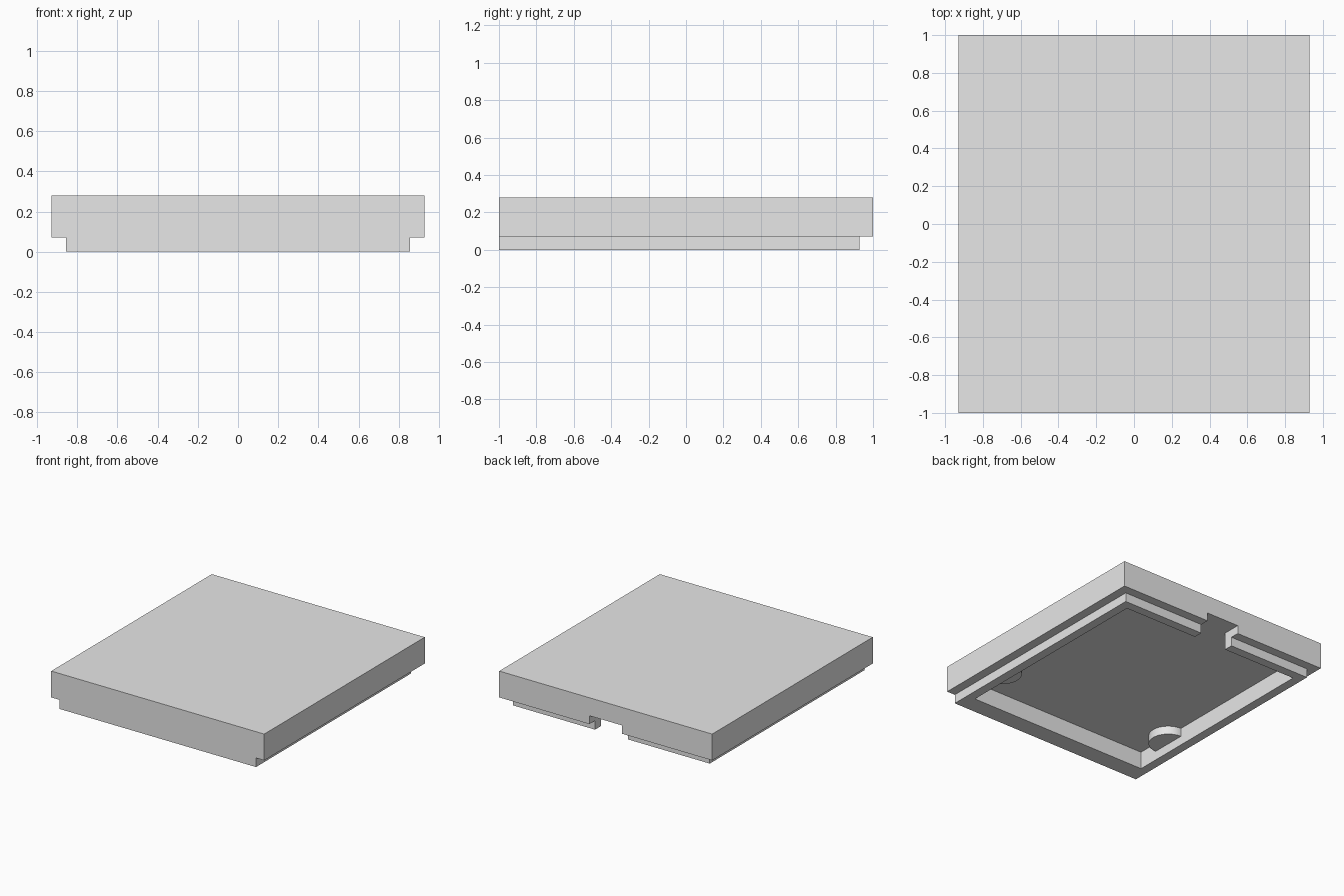
import bpy
import bmesh
import math

if "Cube" in bpy.data.objects:
    bpy.data.objects.remove(bpy.data.objects["Cube"], do_unlink=True)

# Shared dimensions: everything is a multiple of one wall thickness
U = 1 / 14
HEIGHT = 0.279
CEILING = 0.137

grey = bpy.data.materials.new("light_grey")
grey.use_nodes = True
grey.diffuse_color = (0.8, 0.8, 0.8, 1)
grey.node_tree.nodes["Principled BSDF"].inputs["Base Color"].default_value = (0.8, 0.8, 0.8, 1)


def prism(name, outline, z0, z1):
    """Extrude a flat outline from z0 up to z1."""
    bm = bmesh.new()
    face = bm.faces.new([bm.verts.new((x, y, z0)) for x, y in outline])
    top = bmesh.ops.extrude_face_region(bm, geom=[face])["geom"]
    verts = [v for v in top if isinstance(v, bmesh.types.BMVert)]
    bmesh.ops.translate(bm, vec=(0, 0, z1 - z0), verts=verts)
    bmesh.ops.recalc_face_normals(bm, faces=bm.faces)
    mesh = bpy.data.meshes.new(name)
    bm.to_mesh(mesh)
    bm.free()
    mesh.materials.append(grey)
    obj = bpy.data.objects.new(name, mesh)
    bpy.context.collection.objects.link(obj)
    return obj


def block(name, half_x, y0, y1, z0, z1):
    outline = [(-half_x, y0), (half_x, y0), (half_x, y1), (-half_x, y1)]
    return prism(name, outline, z0, z1)


def activate(obj):
    bpy.ops.object.select_all(action="DESELECT")
    obj.select_set(True)
    bpy.context.view_layer.objects.active = obj


def combine(target, other, operation):
    """Apply a boolean and discard the helper."""
    other.hide_render = True
    mod = target.modifiers.new(operation, "BOOLEAN")
    mod.operation = operation
    mod.solver = "EXACT"
    mod.object = other
    activate(target)
    bpy.ops.object.modifier_apply(modifier=mod.name)
    bpy.data.objects.remove(other, do_unlink=True)


# Slab with a narrower lip below, flush at the front
cover = block("cover", 13 * U, -1, 1, U, HEIGHT)
combine(cover, block("lip", 12 * U, -1, 13 * U, 0, 2.5 * U), "UNION")

# Hollow underside and the slot through the back wall
combine(cover, block("cavity_cutter", 11 * U, -12 * U, 12 * U, -U, CEILING), "DIFFERENCE")
combine(cover, block("slot_cutter", 2 * U, 11 * U, 15 * U, -U, CEILING), "DIFFERENCE")

# Half-round tabs inside the side walls
STEPS = 24
for side, label in ((1, "left"), (-1, "right")):
    wall, centre_y, radius = 11 * U, -0.55, 2 * U
    arc = [math.pi * i / STEPS for i in range(STEPS + 1)]
    outline = [(side * (wall - radius * math.sin(a)), centre_y + radius * math.cos(a)) for a in arc]
    root = side * (wall + 0.01)
    outline += [(root, centre_y - radius), (root, centre_y + radius)]
    tab = prism(label + "_tab", outline, U, CEILING + 0.01)
    activate(tab)
    bpy.ops.object.shade_smooth_by_angle(angle=math.radians(30))
